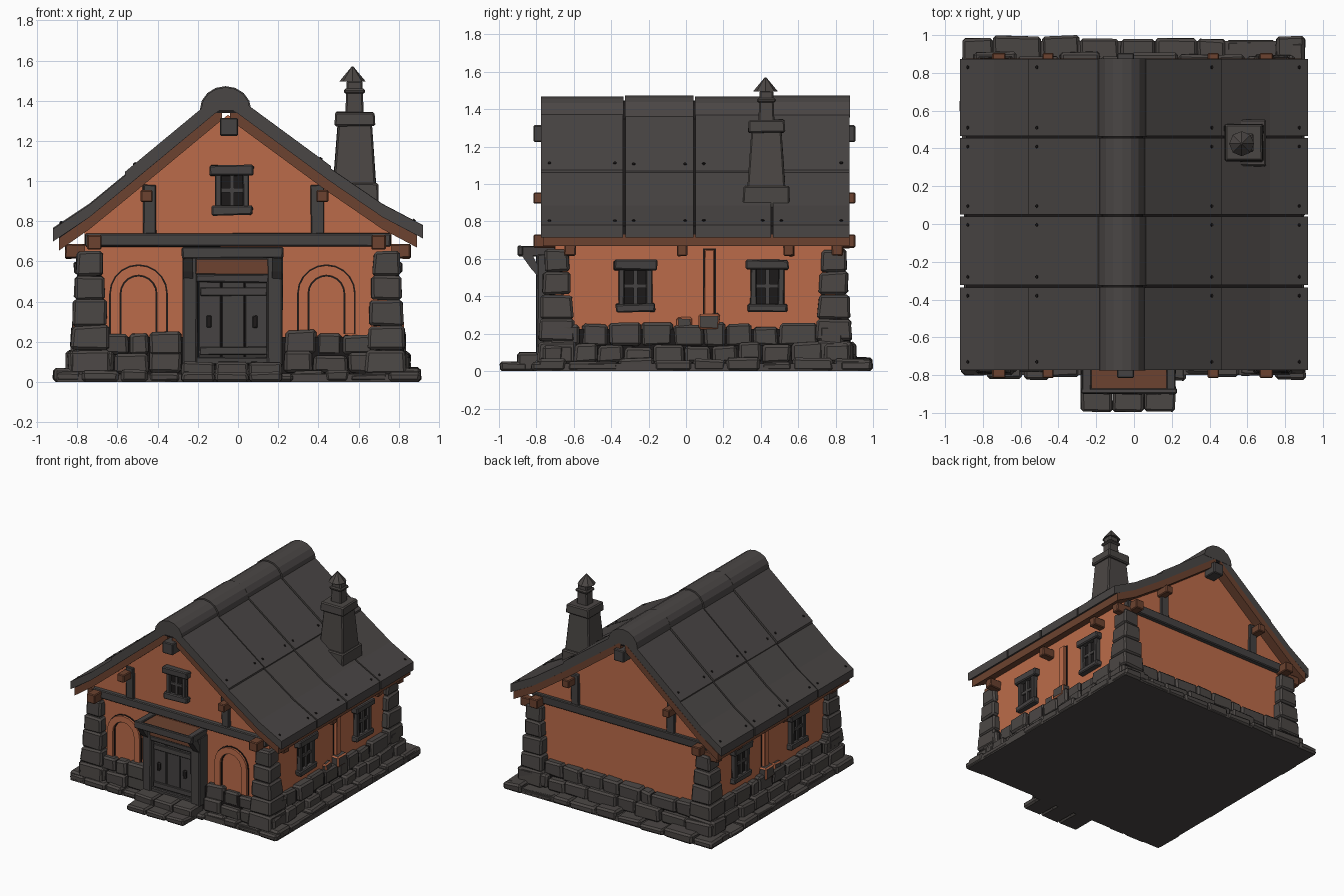
import bpy, bmesh, math, random
from mathutils import Matrix, Vector

random.seed(4)
if "Cube" in bpy.data.objects:
    bpy.data.objects.remove(bpy.data.objects["Cube"])


def material(name, r, g, b):
    m = bpy.data.materials.new(name)
    m.use_nodes = True
    m.diffuse_color = (r, g, b, 1)
    m.node_tree.nodes["Principled BSDF"].inputs["Base Color"].default_value = (r, g, b, 1)
    return m


SLATE = material("roof slate grey", .068, .061, .059)
STONE = material("stone grey", .070, .062, .058)
TIMBER = material("dark timber grey", .060, .055, .054)
BROWN = material("brown wood", .15, .055, .029)
PLASTER = material("orange plaster", .50, .148, .068)
INK = material("gap black", .012, .010, .010)


def finish(bm, name, *mats, matrix=None):
    bmesh.ops.recalc_face_normals(bm, faces=bm.faces)
    if matrix:
        bm.transform(matrix)
    me = bpy.data.meshes.new(name)
    bm.to_mesh(me)
    bm.free()
    for m in mats:
        me.materials.append(m)
    ob = bpy.data.objects.new(name, me)
    bpy.context.collection.objects.link(ob)
    return ob


def block(bm, x, y, z, jit=0, bev=0, taper=1, mi=0):
    """Box over three (low, high) spans, optionally jittered, bevelled and tapered."""
    verts = bmesh.ops.create_cube(bm, size=1)["verts"]
    mid = [(s[0] + s[1]) / 2 for s in (x, y, z)]
    dim = [s[1] - s[0] for s in (x, y, z)]
    for v in verts:
        k = taper if v.co.z > 0 else 1
        low = v.co.z < 0 and z[0] == 0
        v.co = Vector((mid[0] + v.co.x * dim[0] * k, mid[1] + v.co.y * dim[1] * k,
                       mid[2] + v.co.z * dim[2]))
        v.co += Vector([random.uniform(-jit, jit) for _ in range(3)])
        if low:
            v.co.z = 0
    for f in {f for v in verts for f in v.link_faces}:
        f.material_index = mi
    if bev:
        edges = list({e for v in verts for e in v.link_edges})
        bmesh.ops.bevel(bm, geom=edges, offset=bev, segments=1, affect='EDGES', profile=.5)


def prism(bm, pts, y0, y1, mi=0):
    """Extrude an x-z outline from y0 to y1."""
    face = bm.faces.new([bm.verts.new((px, y0, pz)) for px, pz in pts])
    face.material_index = mi
    geo = bmesh.ops.extrude_face_region(bm, geom=[face])["geom"]
    bmesh.ops.translate(bm, verts=[g for g in geo if isinstance(g, bmesh.types.BMVert)],
                        vec=(0, y1 - y0, 0))
    for g in geo:
        if isinstance(g, bmesh.types.BMFace):
            g.material_index = mi
            for e in g.edges:
                for f in e.link_faces:
                    f.material_index = mi


def single(name, mat, *spans, **kw):
    bm = bmesh.new()
    block(bm, *spans, **kw)
    return finish(bm, name, mat)


# Plaster walls with gables
bm = bmesh.new()
prism(bm, [(-.765, .03), (.765, .03), (.765, .75), (.46, .96), (-.05, 1.33), (-.5, .97), (-.765, .76)], -.70, .80)
finish(bm, "plaster_walls", PLASTER)


# Stone footing: courses of irregular stones around the house
def course(bm, z0, z1, side, front, back, depth, door_gap):
    def run(a, b, place):
        n = max(1, round((b - a) / random.uniform(.15, .21)))
        cuts = [a + (b - a) * (i + (random.uniform(-.25, .25) if 0 < i < n else 0)) / n
                for i in range(n + 1)]
        for c, d in zip(cuts, cuts[1:]):
            rise = random.uniform(-.012, .018)
            out = random.uniform(-.02, .012)
            place((c + .003, d - .003), (z0, z1 + rise), out)
    for a, b in ((-side, -.28), (.23, side)) if door_gap else ((-side, side),):
        run(a, b, lambda s, z, o: block(bm, s, (front - o, front + depth), z, .006, .014))
    run(-side, side, lambda s, z, o: block(bm, s, (back - depth, back + o), z, .006, .014))
    for k in (-1, 1):
        run(front + .02, back - .02, lambda s, z, o: block(
            bm, sorted((k * (side + o), k * (side - depth))), s, z, .006, .014))


bm = bmesh.new()
course(bm, 0, .055, .91, -.815, .985, .16, False)
course(bm, .045, .14, .85, -.775, .90, .12, True)
course(bm, .135, .245, .825, -.755, .865, .10, True)
finish(bm, "footing_stones", STONE)
single("foundation_slab", STONE, (-.90, .90), (-.80, .97), (0, .04))
single("footing_core", INK, (-.80, .80), (-.73, .84), (.02, .225))

# Stepped entrance
bm = bmesh.new()
for i in range(3):
    x = (-.28 + i * .168, -.116 + i * .168)
    block(bm, x, (-.995, -.85), (0, .05), .005, .012)
    block(bm, x, (-.90, -.74), (0, .10), .005, .012)
finish(bm, "entrance_steps", STONE)

# Corner buttresses of stacked stones
for side, sx in (("right", -1), ("left", 1)):
    for end, cy in (("front", -.69), ("back", .79)):
        bm = bmesh.new()
        z = .04
        for i, h in enumerate((.12, .12, .13, .12, .12)):
            w = .105 - .0095 * i
            cx = sx * .737
            block(bm, (cx - w, cx + w), (cy - w, cy + w), (z, z + h), .006, .013, .95)
            z += h
        finish(bm, f"{end}_{side}_buttress", STONE)

# Roof: boards, dark underlay and overlapping slabs
LEFT = [(-.92, .765), (-.74, .885), (-.55, 1.04), (-.08, 1.43)]
RIGHT = [(.92, .78), (.72, .885), (.45, 1.07), (-.04, 1.43)]
SEAMS = [-.78, -.33, .045, .46, .88]


def layer(bm, pts, top, bottom, y0, y1, mi=0):
    prism(bm, [(x, z + top) for x, z in pts] + [(x, z + bottom) for x, z in reversed(pts)], y0, y1, mi)


boards, slabs, nails = bmesh.new(), bmesh.new(), bmesh.new()
for pts in (LEFT, RIGHT):
    s = 1 if pts is RIGHT else -1
    inner = [(pts[0][0] - s * .03, pts[0][1] + .015)] + pts[1:]
    layer(boards, inner, -.065, -.125, -.765, .875)
    layer(boards, inner, -.02, -.066, -.765, .865, 1)
    for a, b in zip(SEAMS, SEAMS[1:]):
        for row in (0, 1):
            part = pts[:3] if row == 0 else pts[2:]
            d = random.uniform(-.006, .006) + row * .012
            if row:
                part = [(part[0][0] + s * .012, part[0][1] - .009), part[1]]
            else:
                part = part[:2] + [(part[2][0] + s * .008, part[2][1] - .006)]
            layer(slabs, part, d, -.065, a + .006, b - .006)
            for yy in (a + .05, b - .05):
                (x0, z0), (x1, z1) = part[:2]
                t = .22 if row == 0 else .1
                c = (x0 + (x1 - x0) * t, yy, z0 + (z1 - z0) * t + d)
                tilt = Matrix.Rotation(s * .62, 4, 'Y')
                bmesh.ops.create_cone(nails, cap_ends=True, segments=6, radius1=.011, radius2=.008,
                                      depth=.012, matrix=Matrix.Translation(c) @ tilt)
finish(boards, "roof_boards", BROWN, INK)
finish(slabs, "roof_slabs", SLATE)
finish(nails, "roof_nails", INK)

# Rounded ridge capping
bm = bmesh.new()
for i, (a, b) in enumerate(zip(SEAMS, SEAMS[1:])):
    r = .122 + .006 * (i % 2)
    arc = [(-.062 + r * math.cos(math.pi * t / 8), 1.355 + r * .92 * math.sin(math.pi * t / 8)) for t in range(9)]
    prism(bm, arc, a + .004, b - .004)
prism(bm, [(-.062 + .108 * math.cos(math.pi * t / 8), 1.34 + .108 * math.sin(math.pi * t / 8))
           for t in range(9)], -.77, .87, 1)
ob = finish(bm, "ridge_caps", SLATE, INK)

# Purlins and wall plates running through the gables
for name, x, z, w in (("ridge_beam", -.045, 1.27, .045), ("right_purlin", -.455, .925, .03),
                      ("left_purlin", .42, .925, .03), ("right_wall_plate", -.715, .695, .036),
                      ("left_wall_plate", .70, .695, .036)):
    single(name, TIMBER if w > .04 else BROWN, (x - w, x + w), (-.815, .905), (z - w, z + w), bev=.006)

# Rafter ends under the eaves
bm = bmesh.new()
for sx in (-1, 1):
    for y in (-.62, -.02, .55, .81):
        block(bm, sorted((sx * .72, sx * .86)), (y - .03, y + .03), (.615, .685), .003, .006)
finish(bm, "rafter_ends", BROWN)

# Gable timbers on both ends
for end, ya, yb in (("front", -.735, -.69), ("back", .79, .835)):
    bm = bmesh.new()
    block(bm, (-.76, .76), (ya, yb), (.675, .74), .004, .006)
    for x in (-.44, .395):
        block(bm, (x - .033, x + .033), (ya + .008, yb - .008), (.735, .98), .003, .005)
    finish(bm, f"{end}_gable_timbers", TIMBER)


# Windows, modelled facing the front and turned into place
def window(name, pos, turn, w, h):
    bm = bmesh.new()
    block(bm, (-w, w), (-.012, .02), (-h, h), mi=1)
    for k in (-1, 1):
        block(bm, sorted((k * w, k * (w - .032))), (-.035, .02), (-h, h), .003, .005)
    block(bm, (-.011, .011), (-.024, .01), (-h, h))
    block(bm, (-w, w), (-.024, .01), (-.012, .01))
    block(bm, (-w - .025, w + .025), (-.05, .02), (h - .03, h + .025), .005, .007)
    block(bm, (-w - .015, w + .015), (-.045, .02), (-h - .025, -h + .02), .005, .007)
    finish(bm, name, TIMBER, INK, matrix=Matrix.Translation(pos) @ Matrix.Rotation(turn, 4, 'Z'))


window("gable_window", (-.03, -.70, .955), 0, .085, .10)
for side, sx in (("right", -1), ("left", 1)):
    for end, y in (("front", -.27), ("back", .435)):
        window(f"{side}_{end}_window", (sx * .765, y, .455), sx * math.pi / 2, .09, .115)
    # Plaster pilaster on a stone foot
    bm = bmesh.new()
    block(bm, sorted((sx * .76, sx * .795)), (.098, .152), (.24, .65), .002, .004, .95)
    block(bm, sorted((sx * .76, sx * .769)), (.09, .16), (.24, .655), mi=1)
    block(bm, sorted((sx * .76, sx * .825)), (.07, .18), (.22, .31), .006, .01, mi=2)
    block(bm, sorted((sx * .76, sx * .80)), (-.05, .03), (.22, .285), .006, .01, mi=2)
    finish(bm, f"{side}_pilaster", PLASTER, INK, STONE)


# Blind arches beside the door
def arch(bm, cx, outer, inner, depth, mi):
    def line(w):
        return [(cx + w, .24)] + [(cx + w * math.cos(math.pi * t / 10), .44 + w * math.sin(math.pi * t / 10))
                                  for t in range(11)] + [(cx - w, .24)]
    prism(bm, line(outer) + line(inner)[::-1], -.70 - depth, -.69, mi)


for side, cx in (("right", -.495), ("left", .44)):
    bm = bmesh.new()
    arch(bm, cx, .14, .092, .022, 0)
    arch(bm, cx, .146, .085, .006, 1)
    finish(bm, f"{side}_blind_arch", PLASTER, INK)

# Door with planks, battens and handle
bm = bmesh.new()
block(bm, (-.21, .17), (-.755, -.69), (.08, .62), mi=1)
for i in range(3):
    block(bm, (-.195 + i * .115, -.085 + i * .115), (-.772, -.72), (.11, .52), .002, .004)
for z in (.155, .45):
    block(bm, (-.19, .145), (-.785, -.76), (z - .02, z + .02), .002, .004)
for x in (-.145, .085):
    block(bm, (x - .012, x + .012), (-.79, -.76), (.27, .33), .002, .004, mi=1)
finish(bm, "door", TIMBER, INK)
bm = bmesh.new()
for a, b in ((-.275, -.20), (.145, .22)):
    block(bm, (a, b), (-.80, -.69), (.08, .63), .004, .008)
block(bm, (-.21, .16), (-.80, -.69), (.495, .535), .003, .006)
block(bm, (-.21, .16), (-.79, -.69), (.09, .125), .003, .006)
finish(bm, "door_frame", TIMBER)

# Porch canopy: brown board with timber edging and brackets
bm = bmesh.new()
prism_parts = ((-.275, -.225), (.17, .22))
block(bm, (-.23, .175), (-.885, -.70), (.63, .655), mi=1)
block(bm, (-.21, .16), (-.80, -.70), (.535, .615), .003, .004, mi=1)
block(bm, (-.28, .225), (-.90, -.872), (.615, .67), .003, .006)
for a, b in prism_parts:
    block(bm, (a, b), (-.895, -.70), (.615, .668), .003, .005)
finish(bm, "porch_canopy", TIMBER, BROWN)
bm = bmesh.new()
for a, b in prism_parts:
    prism(bm, [(.88, .62), (.83, .55), (.76, .47), (.76, .53), (.80, .58), (.82, .62)], a, b)
finish(bm, "canopy_brackets", TIMBER, matrix=Matrix.Rotation(-math.pi / 2, 4, 'Z') @ Matrix.Scale(1, 4))

# Chimney with collar, shaft, cap and pot
bm = bmesh.new()
cx, cy = .58, .43


def square(rx, ry, z0, z1, **kw):
    block(bm, (cx - rx, cx + rx), (cy - ry, cy + ry), (z0, z1), bev=.008, **kw)


square(.122, .128, .84, .99, jit=.004, taper=.95)
square(.108, .102, .95, 1.29, jit=.003, taper=.78)
square(.102, .10, 1.275, 1.345, jit=.003, taper=.95)
square(.046, .043, 1.33, 1.50, taper=.85)
square(.052, .05, 1.435, 1.46)
bmesh.ops.create_cone(bm, cap_ends=True, segments=8, radius1=.066, radius2=.004, depth=.075,
                      matrix=Matrix.Translation((cx - .01, cy - .005, 1.533)))
finish(bm, "chimney", STONE)
